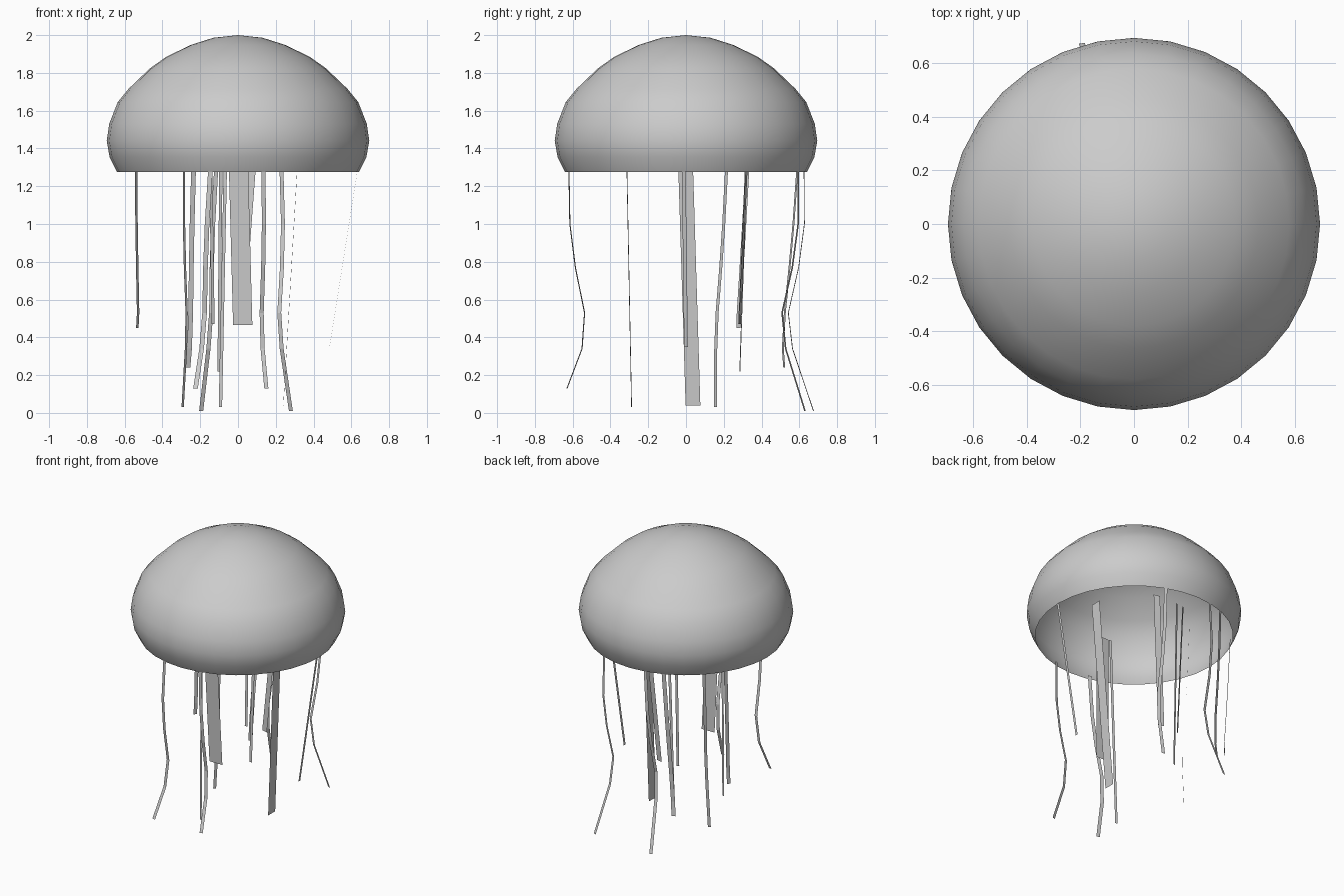
import bpy, bmesh, math
from mathutils import Vector

if "Cube" in bpy.data.objects:
    bpy.data.objects.remove(bpy.data.objects["Cube"])


def add_object(name, bm, smooth):
    me = bpy.data.meshes.new(name)
    bm.to_mesh(me)
    bm.free()
    for p in me.polygons:
        p.use_smooth = smooth
    ob = bpy.data.objects.new(name, me)
    bpy.context.collection.objects.link(ob)
    return ob


# Bell: open dome, a profile (radius, height) spun in 32 steps
PROFILE = [(0.64, 1.275), (0.68, 1.355), (0.695, 1.44), (0.682, 1.53),
           (0.637, 1.645), (0.58, 1.715), (0.465, 1.825), (0.38, 1.885),
           (0.25, 1.948), (0.13, 1.986)]
SIDES = 32
bm = bmesh.new()
rings = []
for r, z in PROFILE:
    rings.append([bm.verts.new((r * math.cos(2 * math.pi * i / SIDES),
                                r * math.sin(2 * math.pi * i / SIDES), z))
                  for i in range(SIDES)])
for a, b in zip(rings, rings[1:]):
    for i in range(SIDES):
        j = (i + 1) % SIDES
        bm.faces.new((a[i], a[j], b[j], b[i]))
tip = bm.verts.new((0, 0, 2.0))
for i in range(SIDES):
    bm.faces.new((rings[-1][i], rings[-1][(i + 1) % SIDES], tip))
add_object("bell", bm, True)

# Radial sway of the long tentacles at given heights
SWAY = [(1.3, 0), (1.0, -0.01), (0.77, -0.05), (0.53, -0.115), (0.34, -0.1)]


def tentacle(name, x0, y0, z0, x1, y1, z1, width, bend):
    """Flat ribbon turned tangentially to the bell, from top to end point."""
    top, end = Vector((x0, y0, z0)), Vector((x1, y1, z1))
    out = Vector((x0, y0, 0)).normalized()
    side = Vector((-out.y, out.x, 0)) * width / 2
    pts = [top]
    for z, s in SWAY:
        if z1 + 0.05 < z < z0 - 0.05:
            pts.append(top.lerp(end, (z0 - z) / (z0 - z1)) + out * s * bend)
    pts.append(end)
    bm = bmesh.new()
    rows = [(bm.verts.new(p - side), bm.verts.new(p + side)) for p in pts]
    for a, b in zip(rows, rows[1:]):
        bm.faces.new((a[0], a[1], b[1], b[0]))
    add_object(name, bm, False)


# Outer tentacles hang from the rim: top x, y, end x, y, z, width, bend
OUTER = [
    (0.635, -0.012, 0.485, 0.0, 0.35, 0.02, 0),
    (0.23, 0.595, 0.28, 0.63, 0.01, 0.022, 1),
    (-0.115, 0.625, -0.195, 0.675, 0.01, 0.022, 1),
    (-0.235, 0.59, -0.265, 0.52, 0.24, 0.027, 0.15),
    (-0.54, 0.325, -0.533, 0.278, 0.45, 0.025, 0.05),
    (-0.145, -0.62, -0.225, -0.63, 0.13, 0.025, 0.8),
    (0.135, -0.62, 0.15, -0.63, 0.13, 0.022, 0.8),
]
# Inner tentacles start a little way up inside the bell
INNER = [
    (0.32, -0.005, 0.24, 0.037, 0.04, 0.078, 0),
    (0.0, -0.318, 0.025, -0.285, 0.465, 0.102, 0),
    (-0.065, -0.315, -0.093, -0.288, 0.03, 0.018, 0),
    (-0.285, 0.22, -0.293, 0.155, 0.03, 0.02, 0.2),
    (-0.145, 0.32, -0.132, 0.28, 0.47, 0.018, 0),
    (-0.09, 0.325, -0.1, 0.285, 0.22, 0.018, 0),
    (0.08, 0.325, 0.01, 0.285, 0.47, 0.045, 0),
]
for n, (x0, y0, *rest) in enumerate(OUTER, 1):
    tentacle(f"outer_tentacle_{n}", x0, y0, 1.3, *rest)
for n, (x0, y0, *rest) in enumerate(INNER, 1):
    tentacle(f"inner_tentacle_{n}", x0, y0, 1.4, *rest)
